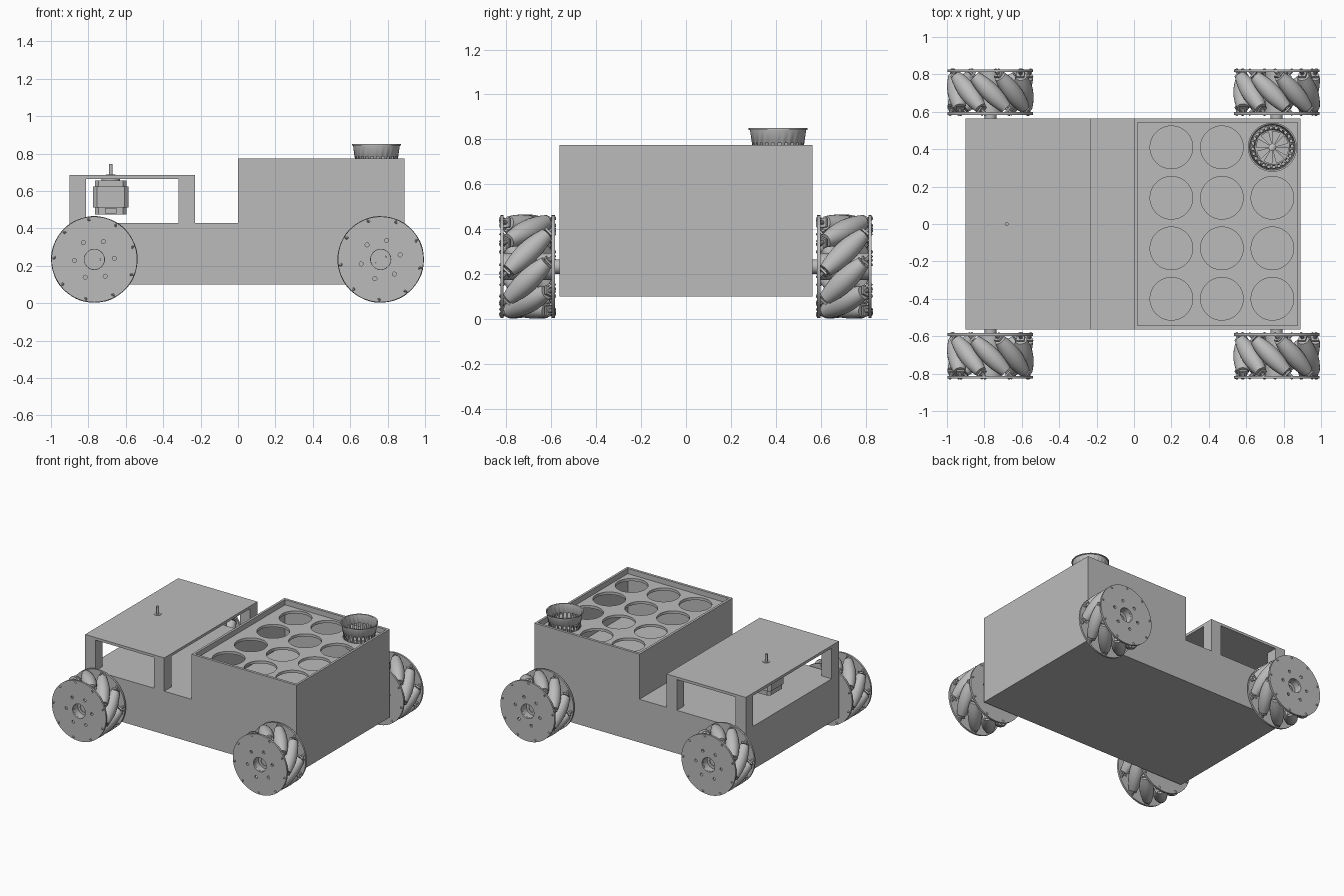
import bpy, bmesh, math
from mathutils import Matrix, Vector

if "Cube" in bpy.data.objects:
    bpy.data.objects.remove(bpy.data.objects["Cube"], do_unlink=True)

grey = bpy.data.materials.new("mid_grey")
grey.use_nodes = True
COLOUR = (0.5, 0.5, 0.5, 1)
grey.diffuse_color = COLOUR
grey.node_tree.nodes["Principled BSDF"].inputs["Base Color"].default_value = COLOUR

T = Matrix.Translation
ALONG_Y = Matrix.Rotation(math.pi / 2, 4, 'X')


def add_box(bm, lo, hi, matrix=Matrix()):
    lo, hi = Vector(lo), Vector(hi)
    size = Matrix.Diagonal((*(hi - lo), 1))
    bmesh.ops.create_cube(bm, size=1, matrix=matrix @ T((lo + hi) / 2) @ size)


def add_cylinder(bm, radius, length, matrix=Matrix(), sides=32):
    bmesh.ops.create_cone(bm, cap_ends=True, segments=sides, radius1=radius,
                          radius2=radius, depth=length, matrix=matrix)


def add_lathe(bm, profile, matrix=Matrix(), sides=32, closed=False, skip=None):
    """Revolve (radius, height) points about z; skip(ring, side) leaves openings."""
    rings = []
    for r, z in profile:
        rings.append([bm.verts.new(matrix @ Vector((r * math.cos(a), r * math.sin(a), z)))
                      for a in (math.tau * i / sides for i in range(sides))])
    count = len(rings)
    for k in range(count if closed else count - 1):
        low, high = rings[k], rings[(k + 1) % count]
        for i in range(sides):
            if skip and skip(k, i):
                continue
            j = (i + 1) % sides
            bm.faces.new((low[i], low[j], high[j], high[i]))
    return rings


def to_mesh(name, bm, smooth=True):
    bmesh.ops.recalc_face_normals(bm, faces=bm.faces)
    mesh = bpy.data.meshes.new(name)
    bm.to_mesh(mesh)
    bm.free()
    return finish(mesh, smooth)


def finish(mesh, smooth=True):
    mesh.materials.clear()
    mesh.materials.append(grey)
    if smooth:
        mesh.polygons.foreach_set("use_smooth", [True] * len(mesh.polygons))
        mesh.set_sharp_from_angle(angle=math.radians(35))
    return mesh


def place(name, mesh, matrix=Matrix()):
    obj = bpy.data.objects.new(name, mesh)
    obj.matrix_world = matrix
    bpy.context.collection.objects.link(obj)
    return obj


def carve(name, bm, cutter_bm, smooth=True):
    """Return a mesh with the cutter shapes removed."""
    body = place(name, to_mesh(name, bm, False))
    cutter = place(name + "_cutter", to_mesh(name + "_cutter", cutter_bm, False))
    cutter.hide_render = True
    mod = body.modifiers.new("cut", 'BOOLEAN')
    mod.object, mod.operation, mod.solver = cutter, 'DIFFERENCE', 'EXACT'
    deps = bpy.context.evaluated_depsgraph_get()
    result = bpy.data.meshes.new_from_object(body.evaluated_get(deps))
    for obj in (body, cutter):
        bpy.data.objects.remove(obj, do_unlink=True)
    result.name = name
    return finish(result, smooth)


# Chassis with the tall planter box, hollowed from above
BACK, FRONT, HALF_W = -0.90, 0.89, 0.563
DECK, BOX_TOP = 0.43, 0.775
bm = bmesh.new()
outline = [(BACK, 0.10), (FRONT, 0.10), (FRONT, BOX_TOP), (0, BOX_TOP), (0, DECK), (BACK, DECK)]
face = bm.faces.new([bm.verts.new((x, -HALF_W, z)) for x, z in outline])
sweep = bmesh.ops.extrude_face_region(bm, geom=[face])
bmesh.ops.translate(bm, vec=(0, 2 * HALF_W, 0),
                    verts=[v for v in sweep["geom"] if isinstance(v, bmesh.types.BMVert)])
cut = bmesh.new()
add_box(cut, (0.018, -0.543, DECK), (0.873, 0.543, 1))
place("chassis", carve("chassis", bm, cut, False))

# Planting tray with a grid of round holes
HOLES_X, HOLES_Y = (0.2, 0.47, 0.74), (-0.40, -0.13, 0.14, 0.41)
bm, cut = bmesh.new(), bmesh.new()
add_box(bm, (0.017, -0.544, 0.715), (0.874, 0.544, 0.735))
for x in HOLES_X:
    for y in HOLES_Y:
        add_cylinder(cut, 0.114, 0.2, T((x, y, 0.725)), 48)
place("planting_tray", carve("planting_tray", bm, cut))

# Net pot: slotted wall and spoked floor
bm = bmesh.new()
pot = [(0.02, 0.66), (0.085, 0.66), (0.096, 0.66), (0.100, 0.685),
       (0.117, 0.785), (0.125, 0.843), (0.131, 0.843), (0.131, 0.85), (0.122, 0.85)]


def pot_opening(ring, side):
    return (ring == 0 and side % 6 > 1) or (ring == 3 and side % 2 == 0)


rings = add_lathe(bm, pot, sides=48, skip=pot_opening)
bm.faces.new(rings[0])
net_pot = place("net_pot", to_mesh("net_pot", bm), T((HOLES_X[-1], HOLES_Y[-1], 0)))
net_pot.modifiers.new("wall", 'SOLIDIFY').thickness = 0.005

# Motor stand: roof on four legs
STAND_END, LEG = -0.23, 0.087
bm = bmesh.new()
add_box(bm, (BACK, -HALF_W, 0.665), (STAND_END, HALF_W, 0.685))
place("stand_roof", to_mesh("stand_roof", bm, False))
bm = bmesh.new()
for x in (BACK, STAND_END - LEG):
    for y in (-HALF_W, HALF_W - LEG):
        add_box(bm, (x, y, DECK), (x + LEG, y + LEG, 0.665))
place("stand_legs", to_mesh("stand_legs", bm, False))

# Motor hanging below the roof, with its shaft through the top
MOTOR = T((-0.68, 0, 0))
bm = bmesh.new()
for half, low, high in ((0.085, 0.475, 0.512), (0.094, 0.512, 0.625), (0.085, 0.625, 0.655)):
    piece = bmesh.new()
    add_box(piece, (-half, -half, low), (half, half, high))
    corners = [e for e in piece.edges if abs(e.verts[0].co.z - e.verts[1].co.z) > 0.01]
    bmesh.ops.bevel(piece, geom=corners, offset=0.02, segments=1, affect='EDGES')
    temp = bpy.data.meshes.new("piece")
    piece.to_mesh(temp)
    piece.free()
    bm.from_mesh(temp)
    bpy.data.meshes.remove(temp)
add_box(bm, (-0.03, -0.115, 0.48), (0.03, -0.08, 0.51))
place("motor", to_mesh("motor", bm, False), MOTOR)
bm = bmesh.new()
add_cylinder(bm, 0.05, 0.012, T((0, 0, 0.66)))
add_cylinder(bm, 0.025, 0.006, T((0, 0, 0.685)))
add_cylinder(bm, 0.01, 0.10, T((0, 0, 0.695)), 16)
place("motor_shaft", to_mesh("motor_shaft", bm), MOTOR)

# Wheel side plates with hub hole and bolt holes
WHEEL_R, ROLLER_R, ROLLERS = 0.232, 0.182, 9
bm, cut = bmesh.new(), bmesh.new()
for y in (-0.114, 0.114):
    add_cylinder(bm, 0.229, 0.014, T((0, y, 0)) @ ALONG_Y, 64)
add_cylinder(cut, 0.054, 0.4, ALONG_Y)
for i in range(6):
    spin = Matrix.Rotation(math.tau * (i + 0.45) / 6, 4, 'Y')
    add_cylinder(cut, 0.011, 0.4, spin @ T((0.107, 0, 0)) @ ALONG_Y, 12)
plates = carve("wheel_plates", bm, cut)

# Wheel hub: a tube with a thinner collar inside
bm = bmesh.new()
for outer, inner, half in ((0.06, 0.053, 0.107), (0.054, 0.032, 0.06)):
    add_lathe(bm, [(outer, -half), (outer, half), (inner, half), (inner, -half)],
              ALONG_Y, closed=True)
hub = to_mesh("wheel_hub", bm)

# Slanted barrel rollers with pins and end brackets
rollers_bm, brackets_bm = bmesh.new(), bmesh.new()
barrel = []
for k in range(9):
    s = -0.12 + 0.03 * k
    barrel.append((WHEEL_R - math.hypot(ROLLER_R, s / math.sqrt(2)), s))
for i in range(ROLLERS):
    spin = Matrix.Rotation(-math.tau * i / ROLLERS, 4, 'Y')
    slant = spin @ T((ROLLER_R, 0, 0)) @ Matrix.Rotation(-math.pi / 4, 4, 'X')
    rings = add_lathe(rollers_bm, barrel, slant, 20)
    for ring in (rings[0], rings[-1]):
        rollers_bm.faces.new(ring)
    add_cylinder(brackets_bm, 0.010, 0.34, slant, 10)
    for s in (-0.132, 0.132):
        add_box(brackets_bm, (-0.022, -0.02, s - 0.005), (0.02, 0.02, s + 0.005), slant)
rollers = to_mesh("wheel_rollers", rollers_bm)
brackets = to_mesh("roller_brackets", brackets_bm)

# Axle stub reaching from the chassis into the hub
bm = bmesh.new()
add_cylinder(bm, 0.032, 0.27, ALONG_Y, 24)
axle = to_mesh("axle", bm)

# Four wheels
for end, x, turn in (("right", -0.768, 90), ("left", 0.763, 100)):
    for side, sign in (("front", -1), ("back", 1)):
        spot = T((x, sign * 0.705, 0.234))
        rolled = spot @ Matrix.Rotation(-math.radians(turn), 4, 'Y')
        for part, mesh in (("wheel_plates", plates), ("wheel_hub", hub),
                           ("wheel_rollers", rollers), ("roller_brackets", brackets)):
            place(f"{side}_{end}_{part}", mesh, rolled)
        place(f"{side}_{end}_axle", axle, T((x, sign * 0.625, 0.234)))
